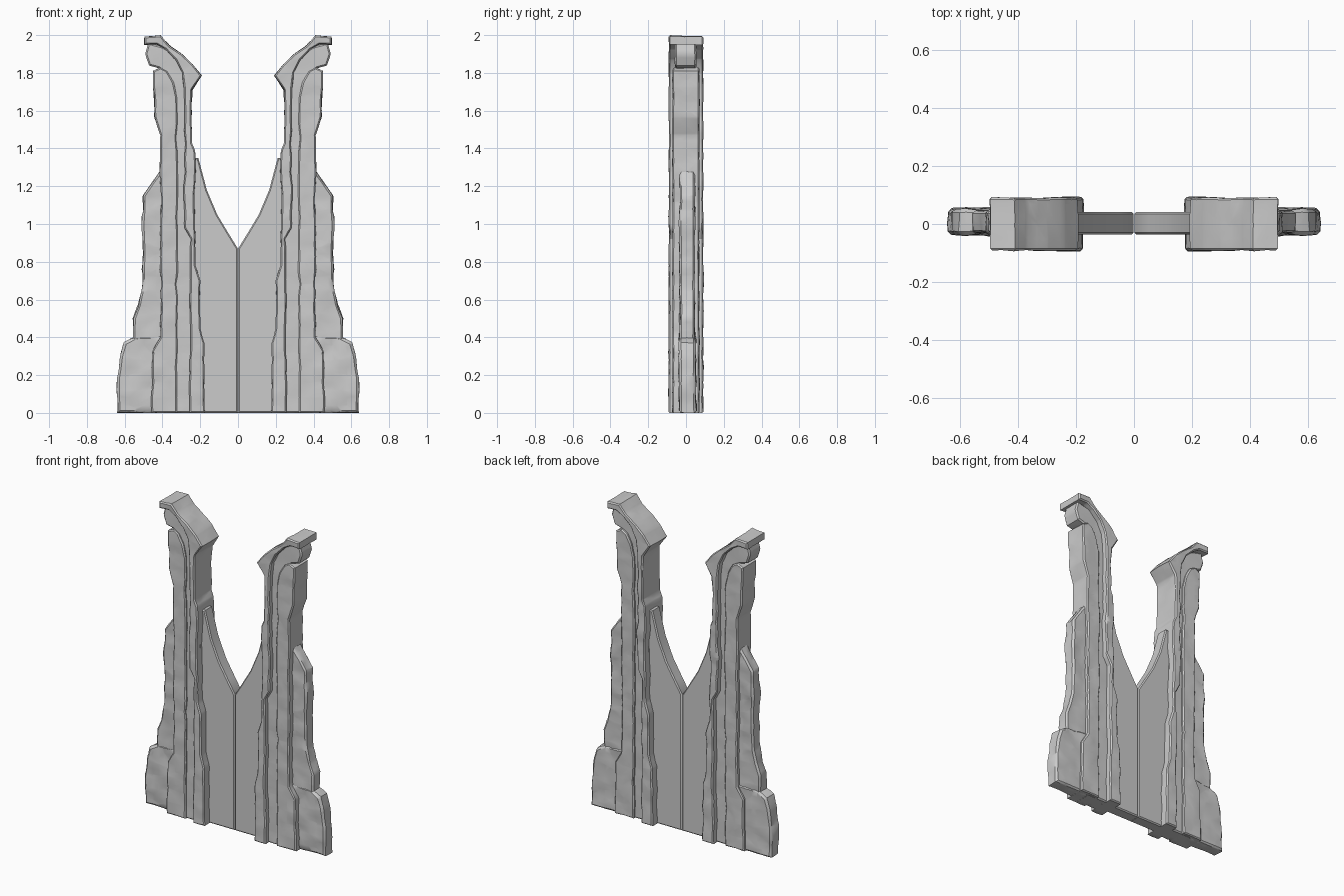
import bpy, bmesh, random
from mathutils import Vector, noise

if "Cube" in bpy.data.objects:
    bpy.data.objects.remove(bpy.data.objects["Cube"])

random.seed(4)


def roughen(points, jitter, step=0.07):
    """Split long profile edges and nudge the new points for a worn outline."""
    out = []
    for i, p in enumerate(points):
        a, b = Vector(p), Vector(points[(i + 1) % len(points)])
        out.append(a)
        n = int((b - a).length / step)
        if n < 2 or jitter == 0:
            continue
        side = Vector((-(b - a).y, (b - a).x)).normalized()
        for k in range(1, n):
            q = a.lerp(b, k / n)
            if q.y > 0.001:
                q += side * random.uniform(-jitter, jitter)
            out.append(q)
    return out


def slab(name, points, y0, y1, jitter=0.004, bevel=0.006, bump=0.004, cell=0.04):
    """Extrude an x/z profile along y, bevel it, grid it, weather it, mirror it."""
    bm = bmesh.new()
    verts = [bm.verts.new((p[0], y0, p[1])) for p in roughen(points, jitter)]
    face = bm.faces.new(verts)
    ext = bmesh.ops.extrude_face_region(bm, geom=[face])
    moved = [g for g in ext["geom"] if isinstance(g, bmesh.types.BMVert)]
    bmesh.ops.translate(bm, vec=(0, y1 - y0, 0), verts=moved)
    bmesh.ops.recalc_face_normals(bm, faces=bm.faces[:])
    rims = [e for e in bm.edges if abs(e.verts[0].co.y - e.verts[1].co.y) < 1e-5]
    bmesh.ops.bevel(bm, geom=rims, offset=bevel, segments=1, affect='EDGES',
                    profile=0.5, clamp_overlap=True)
    bmesh.ops.triangulate(bm, faces=bm.faces[:])
    if bump:
        for axis in range(3):
            lo = min(v.co[axis] for v in bm.verts)
            hi = max(v.co[axis] for v in bm.verts)
            normal = Vector([1.0 if i == axis else 0.0 for i in range(3)])
            c = lo + cell
            while c < hi - 0.005:
                bmesh.ops.bisect_plane(bm, geom=bm.verts[:] + bm.edges[:] + bm.faces[:],
                                       plane_co=normal * c, plane_no=normal, dist=1e-5)
                c += cell
        bm.normal_update()
        for v in bm.verts:
            n = noise.noise(v.co * 11) + 0.5 * noise.noise(v.co * 27)
            v.co += v.normal * n * bump
    for v in bm.verts:
        v.co.z = min(2.0, max(0.0, v.co.z))
    mesh = bpy.data.meshes.new(name)
    bm.to_mesh(mesh)
    bm.free()
    ob = bpy.data.objects.new(name, mesh)
    bpy.context.collection.objects.link(ob)
    bpy.ops.object.select_all(action='DESELECT')
    ob.select_set(True)
    bpy.context.view_layer.objects.active = ob
    bpy.ops.object.shade_smooth_by_angle(angle=0.6)
    ob.modifiers.new("Mirror", 'MIRROR').use_mirror_merge = False
    return ob


# thin centre panels with the V-shaped notch
slab("centre_panel", [(0.001, 0), (0.26, 0), (0.26, 1.35), (0.21, 1.35), (0.165, 1.18),
                      (0.11, 1.05), (0.05, 0.95), (0.001, 0.87)],
     -0.036, 0.042, jitter=0, bevel=0.007, bump=0)

# rough outer buttress and its wider foot
slab("outer_buttress", [(0.36, 0), (0.54, 0), (0.555, 0.50), (0.51, 0.65), (0.503, 0.9),
                        (0.503, 1.15), (0.41, 1.28), (0.36, 1.28)],
     -0.034, 0.046, jitter=0.005, bevel=0.01, bump=0.008)
slab("buttress_foot", [(0.38, 0), (0.637, 0), (0.638, 0.19), (0.62, 0.31), (0.60, 0.37),
                       (0.54, 0.405), (0.38, 0.41)],
     -0.036, 0.052, jitter=0.004, bevel=0.012, bump=0.009)

# recessed core of the pillar, ending in the corbel under the cap
slab("pillar_core", [(0.22, 0), (0.39, 0), (0.39, 1.78), (0.42, 1.825), (0.47, 1.84),
                     (0.49, 1.90), (0.475, 1.96), (0.40, 1.94), (0.33, 1.90),
                     (0.265, 1.78), (0.265, 1.40), (0.235, 1.38)],
     -0.058, 0.054, jitter=0.002, bevel=0.008, bump=0.003)

# raised outer band of the pillar
slab("pillar_band", [(0.325, 0), (0.458, 0), (0.455, 0.33), (0.41, 0.40), (0.41, 1.47),
                     (0.442, 1.57), (0.45, 1.81), (0.41, 1.83), (0.375, 1.81),
                     (0.342, 1.75), (0.323, 1.67), (0.32, 0.4)],
     -0.072, 0.07, jitter=0.004, bevel=0.007, bump=0.005)

# proud inner trim that sweeps outward into the cap
slab("trim_and_cap", [(0.175, 0), (0.255, 0), (0.25, 0.92), (0.285, 0.98), (0.285, 1.72),
                      (0.296, 1.80), (0.33, 1.87), (0.385, 1.925), (0.43, 1.95), (0.495, 1.95),
                      (0.495, 1.992), (0.41, 1.997), (0.365, 1.945), (0.30, 1.90),
                      (0.24, 1.845), (0.193, 1.785), (0.243, 1.71), (0.245, 1.43),
                      (0.228, 1.39), (0.225, 0.78), (0.20, 0.70), (0.20, 0.45), (0.178, 0.37)],
     -0.091, 0.091, jitter=0.005, bevel=0.007, bump=0.005)
